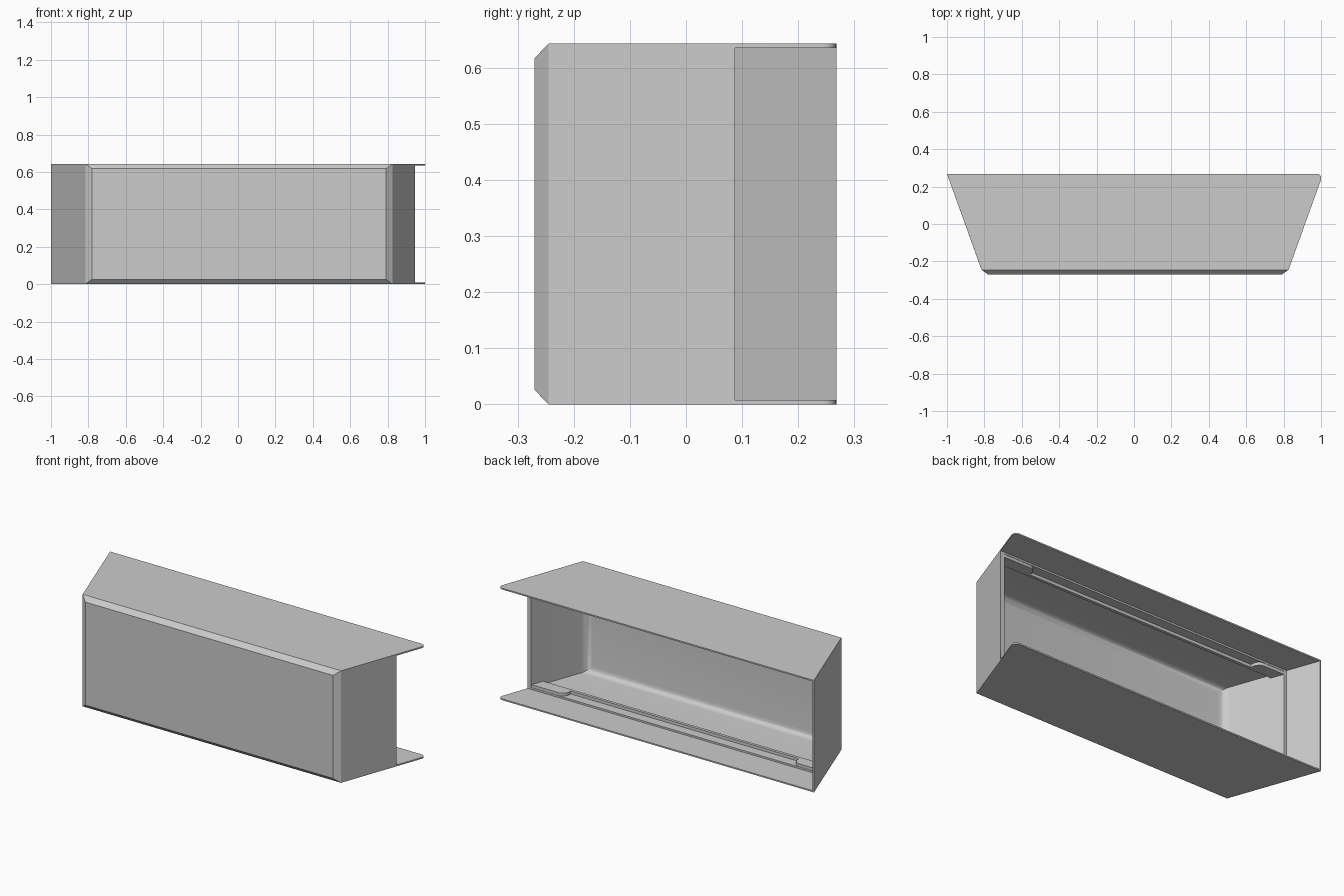
import bpy, bmesh

if "Cube" in bpy.data.objects:
    bpy.data.objects.remove(bpy.data.objects["Cube"], do_unlink=True)

H = 0.643          # height
SLOPE = 0.36       # sideways lean of the end walls
BACK, FRONT, STEP = 0.268, -0.27, 0.087
THIN, THICK = 0.008, 0.024

grey = bpy.data.materials.new("light_grey")
grey.use_nodes = True
grey.diffuse_color = (0.6, 0.6, 0.6, 1)
grey.node_tree.nodes["Principled BSDF"].inputs["Base Color"].default_value = grey.diffuse_color


def left(y, t=0.0):
    """x of the +x wall at depth y, moved inward by t"""
    return 1.011 - (BACK - y) * SLOPE - t


def right(y, t=0.0):
    return -1.0 + (BACK - y) * SLOPE + t


def prism(name, outline, z0, z1, bevel=None, width=0.0, segments=1):
    """Extrude an outline upward, then bevel the edges picked by a rule."""
    bm = bmesh.new()
    base = bm.faces.new([bm.verts.new((x, y, z0)) for x, y in outline])
    top = bmesh.ops.extrude_face_region(bm, geom=[base])["geom"]
    bmesh.ops.translate(bm, vec=(0, 0, z1 - z0),
                        verts=[v for v in top if isinstance(v, bmesh.types.BMVert)])
    bmesh.ops.recalc_face_normals(bm, faces=bm.faces)
    if bevel:
        edges = [e for e in bm.edges if bevel(*[v.co for v in e.verts])]
        bmesh.ops.bevel(bm, geom=edges, offset=width, segments=segments,
                        profile=0.5, affect='EDGES')
    me = bpy.data.meshes.new(name)
    bm.to_mesh(me)
    bm.free()
    me.materials.append(grey)
    ob = bpy.data.objects.new(name, me)
    bpy.context.collection.objects.link(ob)
    return ob


def trapezoid(y0, y1, t):
    return [(right(y0, t), y0), (left(y0, t), y0), (left(y1, t), y1), (right(y1, t), y1)]


def smooth(ob):
    bpy.ops.object.select_all(action='DESELECT')
    ob.select_set(True)
    bpy.context.view_layer.objects.active = ob
    bpy.ops.object.shade_smooth_by_angle(angle=0.6)


def is_upright(a, b):
    return abs(a.z - b.z) > 0.01


# Shell with chamfered front
shell = prism("shell", trapezoid(FRONT, BACK, 0), 0, H,
              lambda a, b: max(a.y, b.y) < FRONT + 0.01, 0.026)

# Rounded rear corner on the open end
bm = bmesh.new()
bm.from_mesh(shell.data)
corner = [e for e in bm.edges if is_upright(*[v.co for v in e.verts])
          and all(v.co.x > 0.9 for v in e.verts)]
bmesh.ops.bevel(bm, geom=corner, offset=0.035, segments=8, profile=0.5, affect='EDGES')
bm.to_mesh(shell.data)
bm.free()

# Rear opening, running out through the +x end
opening = prism("opening_cutter",
                [(right(STEP, THIN), STEP), (1.3, STEP), (1.3, 0.4), (right(0.4, THIN), 0.4)],
                THIN, H - THIN)
# Main cavity with filleted front corners
y_in = FRONT + THICK
cavity = prism("cavity_cutter", trapezoid(y_in, STEP + 0.03, THICK), 0.018, H - 0.018,
               lambda a, b: max(a.y, b.y) < y_in + 0.01 or
               (is_upright(a, b) and max(a.y, b.y) < 0), 0.035, 6)
for cutter in (opening, cavity):
    mod = shell.modifiers.new(cutter.name, 'BOOLEAN')
    mod.operation, mod.solver, mod.object = 'DIFFERENCE', 'EXACT', cutter
bpy.context.view_layer.update()
cut = bpy.data.meshes.new_from_object(shell.evaluated_get(bpy.context.evaluated_depsgraph_get()))
shell.modifiers.clear()
shell.data = cut
for cutter in (opening, cavity):
    bpy.data.objects.remove(cutter, do_unlink=True)
smooth(shell)

# Inner rails and rounded end tabs on floor and ceiling
for place, z0, z1 in (("lower", 0.012, 0.035), ("upper", H - 0.035, H - 0.012)):
    y0, y1, lip = 0.015, 0.032, STEP - 0.002
    prism(place + "_rail", trapezoid(y0, y1, 0.015), z0, z1)
    for side, wall, inner in (("left", left, 0.71), ("right", right, -0.74)):
        tab = prism(f"{place}_{side}_tab",
                    [(wall(y0, 0.015), y0), (inner, y0), (inner, lip), (wall(lip, 0.015), lip)],
                    z0, z1,
                    lambda a, b: is_upright(a, b) and abs(a.x - inner) < 0.01 and a.y > 0.05,
                    0.04, 6)
        smooth(tab)
